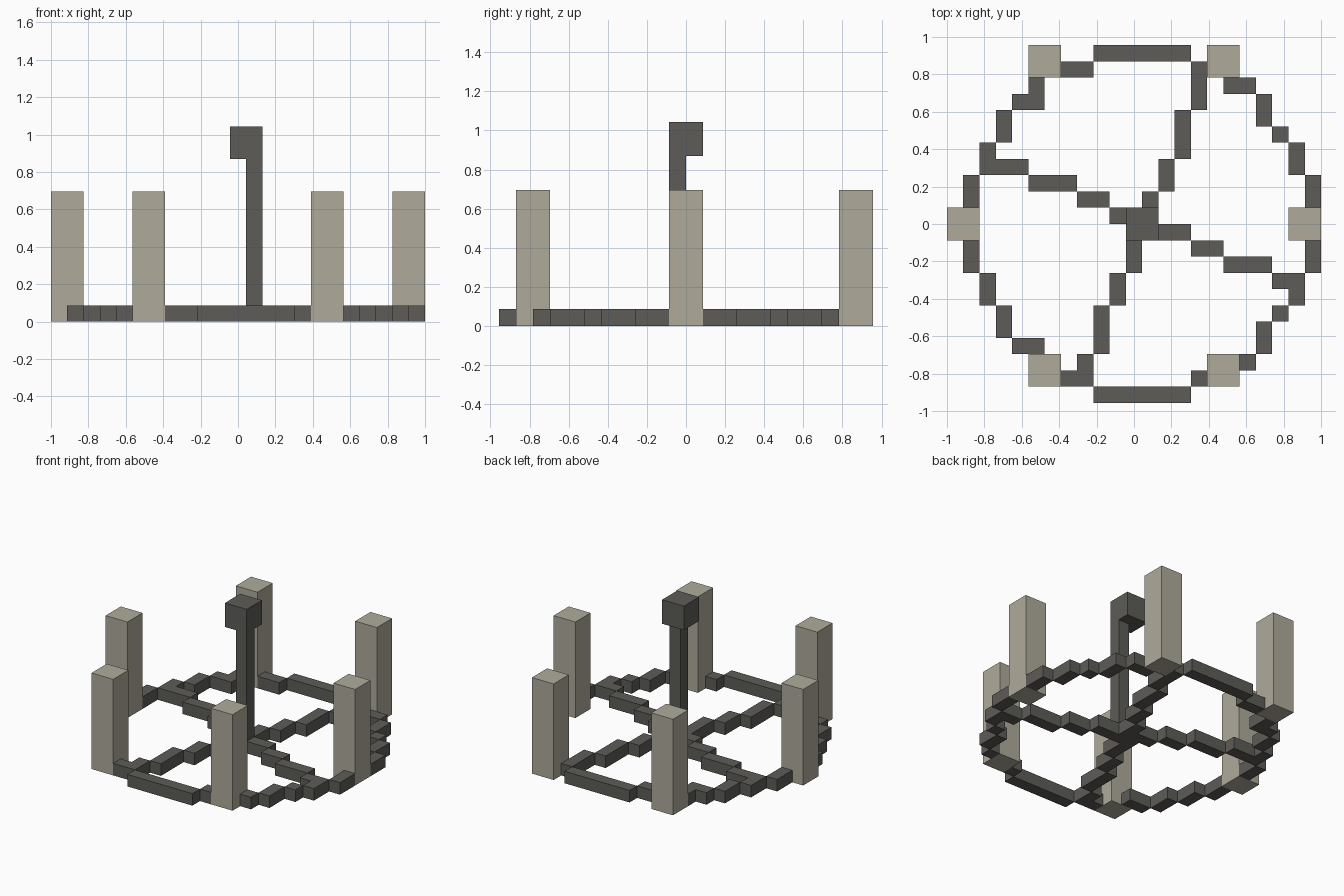
import bpy, bmesh
from mathutils import Matrix, Vector

if "Cube" in bpy.data.objects:
    bpy.data.objects.remove(bpy.data.objects["Cube"])

U = 2 / 23  # one block; the grid is 23 x 22 x 12 blocks


def material(name, rgb):
    m = bpy.data.materials.new(name)
    m.diffuse_color = (*rgb, 1)
    m.use_nodes = True
    m.node_tree.nodes["Principled BSDF"].inputs["Base Color"].default_value = m.diffuse_color
    return m


DARK = material("dark_stone", (0.11, 0.107, 0.098))
PALE = material("pale_stone", (0.43, 0.41, 0.33))


def blocks(name, boxes, mat, mirror_y=False):
    """One object from boxes (x0, x1, y0, y1, z0, z1) in grid units."""
    bm = bmesh.new()
    for x0, x1, y0, y1, z0, z1 in boxes:
        centre = Vector(((x0 + x1) / 2 - 11.5, (y0 + y1) / 2 - 11, (z0 + z1) / 2)) * U
        size = Vector((x1 - x0, y1 - y0, z1 - z0)) * U
        bmesh.ops.create_cube(bm, size=1, matrix=Matrix.Translation(centre) @ Matrix.Diagonal((*size, 1)))
    me = bpy.data.meshes.new(name)
    bm.to_mesh(me)
    bm.free()
    me.materials.append(mat)
    ob = bpy.data.objects.new(name, me)
    bpy.context.collection.objects.link(ob)
    if mirror_y:
        mod = ob.modifiers.new("mirror", 'MIRROR')
        mod.use_axis = (False, True, False)
        mod.use_mirror_merge = False
    return ob


def flat(runs):
    return [(*r, 0, 1) for r in runs]


# Stepped ring on the ground: back half, mirrored to the front
blocks("ring", flat([
    (9, 15, 21, 22), (7, 9, 20, 21), (4, 6, 18, 19), (3, 4, 16, 18), (2, 3, 14, 16),
    (1, 2, 12, 14), (15, 16, 20, 21), (19, 20, 17, 19), (20, 21, 16, 17),
    (21, 22, 14, 16), (22, 23, 12, 14)]), DARK, True)

# Ring pieces beside the posts, which differ between back and front
blocks("ring_joints", flat([(17, 19, 19, 20), (5, 6, 19, 20), (18, 19, 2, 3)]), DARK)

# Four stepped spokes
blocks("spoke_left", flat([(3, 5, 14, 15), (5, 8, 13, 14), (8, 10, 12, 13), (10, 11, 11, 12)]), DARK)
blocks("spoke_right", flat([(13, 15, 10, 11), (15, 17, 9, 10), (17, 20, 8, 9), (20, 21, 7, 8)]), DARK)
blocks("spoke_back", flat([(12, 13, 12, 13), (13, 14, 13, 15), (14, 15, 15, 18), (15, 16, 18, 20)]), DARK)
blocks("spoke_front", flat([(11, 12, 8, 10), (10, 11, 6, 8), (9, 10, 3, 6), (8, 9, 2, 3)]), DARK)

# Hub, central pole and its offset head
blocks("hub", flat([(11, 13, 11, 12), (11, 12, 10, 11)]), DARK)
blocks("pole", [(12, 13, 10, 11, 0, 10)], DARK)
blocks("pole_head", [(11, 13, 10, 12, 10, 12)], DARK)

# Six tall posts around the ring
for name, x, y in [("front_left", 5, 1), ("front_right", 16, 1), ("left", 0, 10),
                   ("right", 21, 10), ("back_left", 5, 20), ("back_right", 16, 20)]:
    blocks("post_" + name, [(x, x + 2, y, y + 2, 0, 8)], PALE)
